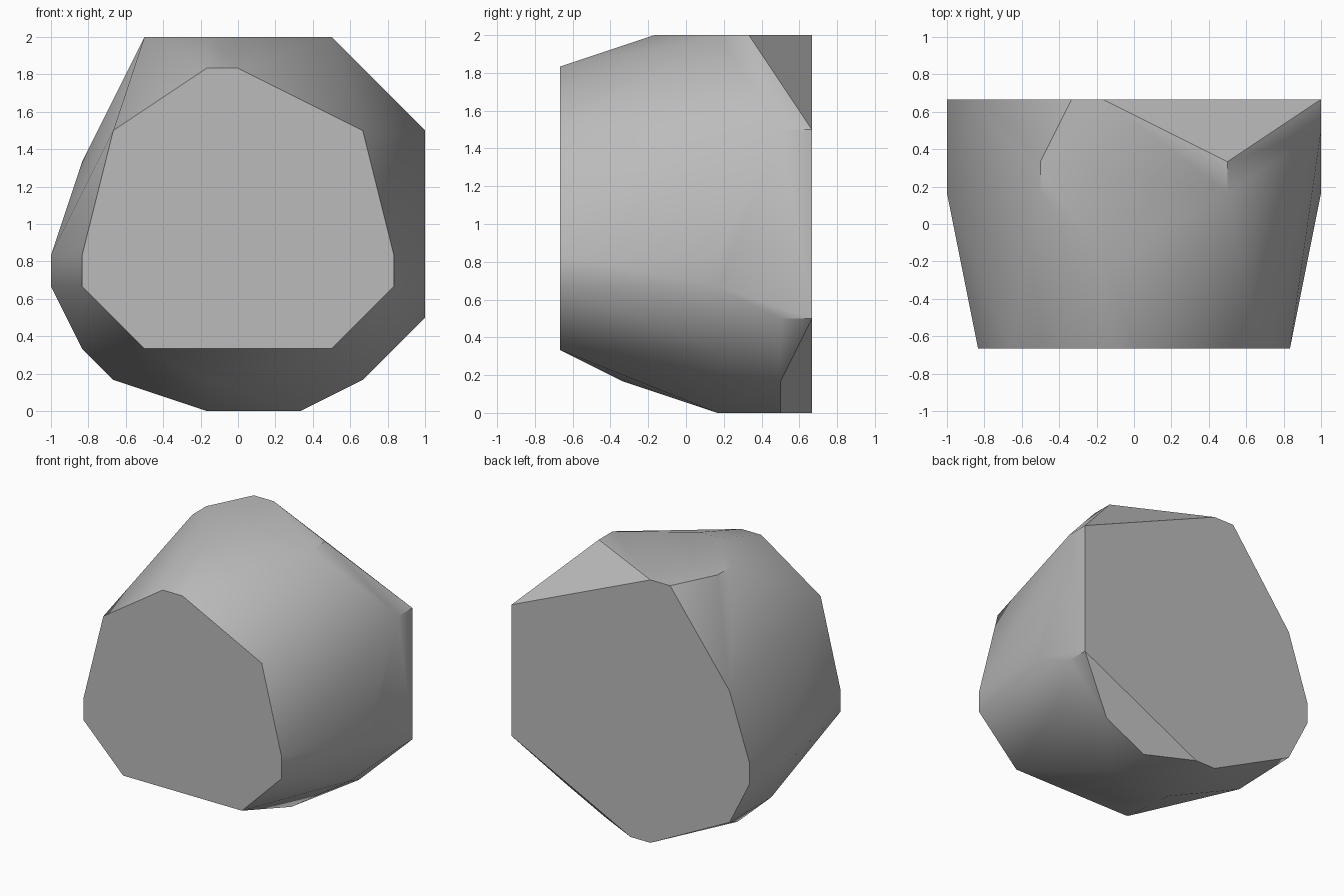
import bpy
import bmesh
import math

default_cube = bpy.data.objects.get("Cube")
if default_cube:
    bpy.data.objects.remove(default_cube, do_unlink=True)

UNIT = 1 / 6  # the boulder's corners sit on a coarse lattice


def make_material(name, colour):
    material = bpy.data.materials.new(name)
    material.use_nodes = True
    material.diffuse_color = colour
    material.node_tree.nodes["Principled BSDF"].inputs["Base Color"].default_value = colour
    return material


def upright(profile, y):
    """Place an x, z outline on a plane facing front or back."""
    return [(x, y, z) for x, z in profile]


def level(profile, z):
    """Place an x, y outline on a horizontal plane."""
    return [(x, y, z) for x, y in profile]


def sideways(profile, x):
    """Place a y, z outline on a plane facing left or right."""
    return [(x, y, z) for y, z in profile]


# Flat cut faces of the boulder
front_cut = [(-5, 5), (-4, 9), (-1, 11), (0, 11), (4, 9),
             (5, 5), (5, 4), (3, 2), (-3, 2), (-5, 4)]
back_cut = [(6, 9), (6, 3), (0, 0), (-1, 0), (-5, 2),
            (-6, 4), (-6, 5), (-5, 8), (-2, 12), (-1, 12)]
crown = [(-2, 4), (-3, 2), (-3, 1), (-1, -1), (0, -1), (3, 1), (3, 2), (-1, 4)]
base = [(2, 1), (2, 3), (0, 4), (-1, 4), (-1, 1)]
left_cheek = [(3, 9), (3, 3), (1, 4), (1, 5)]
right_cheek = [(1, 4), (1, 5)]

# Chipped corners rounding the underside
lower_ring = [(-5, 1), (5, 1)]
underside = [(4, 3), (-4, 2), (-1, -2), (0, -2)]

corners = (upright(front_cut, -4) + upright(back_cut, 4)
           + level(crown, 12) + level(base, 0)
           + sideways(left_cheek, 6) + sideways(right_cheek, -6)
           + level(lower_ring, 2) + level(underside, 1))

# Wrap the corners in one convex stone
bm = bmesh.new()
for corner in sorted(set(corners)):
    bm.verts.new([value * UNIT for value in corner])
hull = bmesh.ops.convex_hull(bm, input=bm.verts[:])
loose = [v for v in bm.verts if not v.link_faces]
bmesh.ops.delete(bm, geom=loose, context='VERTS')
bmesh.ops.dissolve_limit(bm, angle_limit=math.radians(0.5),
                         verts=bm.verts[:], edges=bm.edges[:])
bmesh.ops.recalc_face_normals(bm, faces=bm.faces[:])

mesh = bpy.data.meshes.new("boulder")
bm.to_mesh(mesh)
bm.free()
boulder = bpy.data.objects.new("boulder", mesh)
bpy.context.collection.objects.link(boulder)
mesh.materials.append(make_material("stone grey", (0.5, 0.5, 0.5, 1)))

# Soft shading with crisp edges around the cuts
bpy.ops.object.select_all(action='DESELECT')
boulder.select_set(True)
bpy.context.view_layer.objects.active = boulder
bpy.ops.object.shade_smooth_by_angle(angle=math.radians(40))
